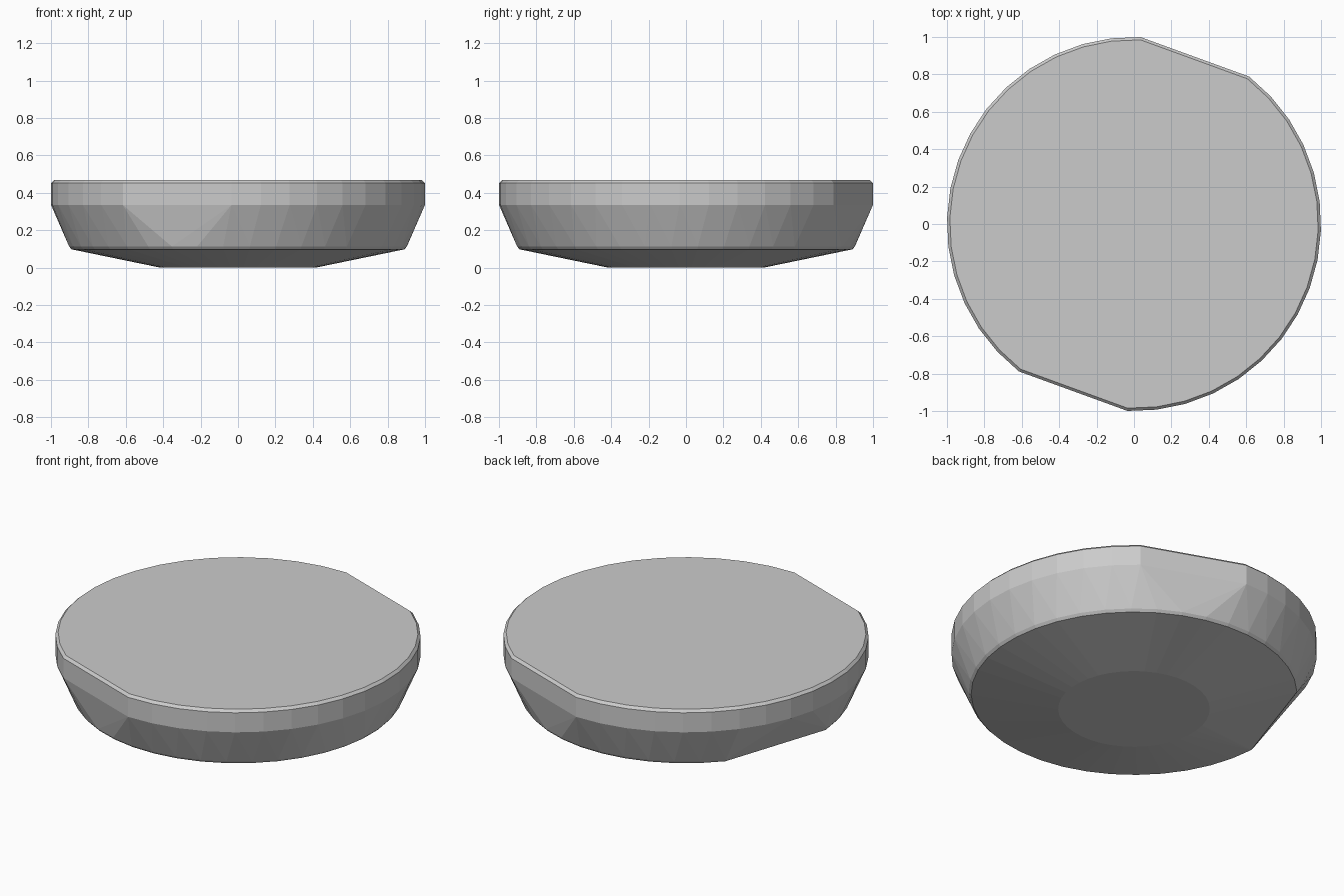
import bpy, bmesh
from math import radians, cos, sin

if "Cube" in bpy.data.objects:
    bpy.data.objects.remove(bpy.data.objects["Cube"])

STEP = 9  # 40-sided rings


def ring(bm, radius, z, offset, skipped=()):
    """Add one ring of points, leaving out those inside a flat."""
    for i in range(40):
        a = offset + i * STEP
        if any(lo < a < hi for lo, hi in skipped):
            continue
        bm.verts.new((radius * cos(radians(a)), radius * sin(radians(a)), z))


bm = bmesh.new()

# Upper rim with two opposite flats
rim_flats = [(52, 88), (232, 268)]
for r, z in [(0.985, 0.468), (1.0, 0.453), (1.0, 0.335)]:
    ring(bm, r, z, 7, rim_flats)

# Lower shoulder with a single flat
for r, z in [(0.905, 0.113), (0.892, 0.098)]:
    ring(bm, r, z, 4, [(139, 184)])

# Small round base
ring(bm, 0.415, 0.0, 4)

# Skin the rings into one faceted body
bmesh.ops.convex_hull(bm, input=bm.verts[:])
bmesh.ops.dissolve_limit(bm, angle_limit=radians(0.3),
                         verts=bm.verts[:], edges=bm.edges[:])
bmesh.ops.recalc_face_normals(bm, faces=bm.faces[:])

mesh = bpy.data.meshes.new("disc_body")
bm.to_mesh(mesh)
bm.free()
body = bpy.data.objects.new("disc_body", mesh)
bpy.context.collection.objects.link(body)
